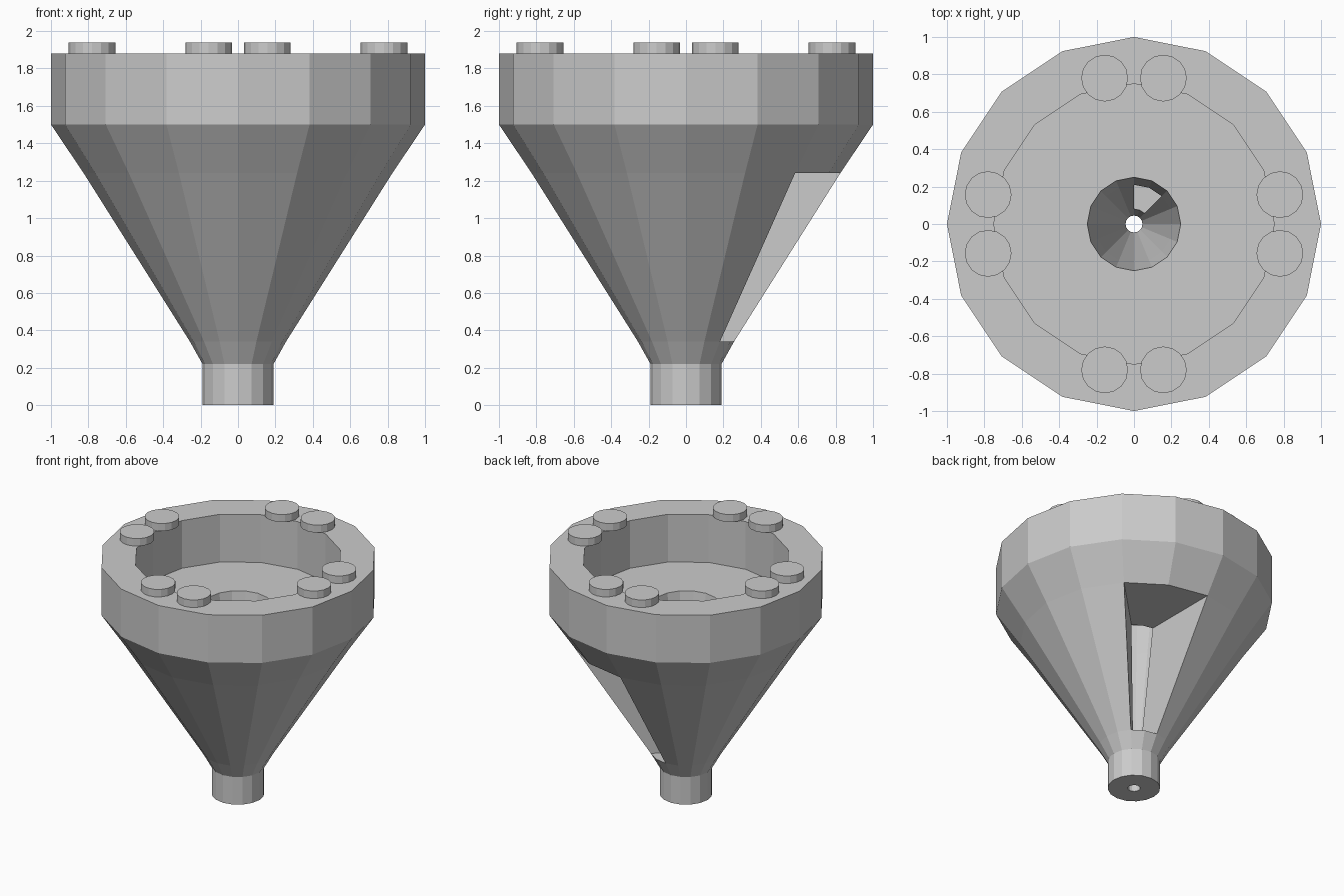
import bpy, bmesh
from math import cos, sin, pi

cube = bpy.data.objects.get("Cube")
if cube:
    bpy.data.objects.remove(cube, do_unlink=True)

SIDES = 16
RIM_Z = 1.88

grey = bpy.data.materials.new("light grey")
grey.use_nodes = True
colour = (0.6, 0.6, 0.6, 1)
grey.diffuse_color = colour
grey.node_tree.nodes["Principled BSDF"].inputs["Base Color"].default_value = colour


def add_object(name, bm):
    bmesh.ops.recalc_face_normals(bm, faces=bm.faces[:])
    mesh = bpy.data.meshes.new(name)
    bm.to_mesh(mesh)
    bm.free()
    mesh.materials.append(grey)
    obj = bpy.data.objects.new(name, mesh)
    bpy.context.collection.objects.link(obj)
    return obj


# Funnel body: closed (radius, height) profile, up the outside and down the inside
profile = [
    (0.045, 0), (0.19, 0), (0.19, 0.22),        # neck
    (0.257, 0.34), (0.825, 1.24),               # cone, with the slot's ends
    (1, 1.5), (1, RIM_Z),                       # rim band
    (0.75, RIM_Z), (0.75, 1.5), (0.25, 1.5),    # bowl
    (0.21, 1.24), (0.08, 0.34), (0.045, 0.1),   # tapering shaft
]
OUT_LOW, OUT_HIGH, IN_HIGH, IN_LOW = 3, 4, 10, 11
slot_segments = (2, 3)

bm = bmesh.new()
rings = []
for s in range(SIDES):
    a = 2 * pi * s / SIDES
    rings.append([bm.verts.new((r * cos(a), r * sin(a), z)) for r, z in profile])


def band(s, i, j):
    here, there = rings[s], rings[(s + 1) % SIDES]
    bm.faces.new((here[i], there[i], there[j], here[j]))


for s in range(SIDES):
    for i in range(len(profile)):
        if s in slot_segments and i in (OUT_LOW, IN_HIGH):
            continue
        band(s, i, (i + 1) % len(profile))

# Slot floor, ceiling and the two side walls, open through to the shaft
for s in slot_segments:
    band(s, OUT_LOW, IN_LOW)
    band(s, OUT_HIGH, IN_HIGH)
for s in (slot_segments[0], slot_segments[-1] + 1):
    bm.faces.new([rings[s][i] for i in (OUT_LOW, OUT_HIGH, IN_HIGH, IN_LOW)])
add_object("funnel_body", bm)


# Pairs of round studs on the four sides of the rim
def add_stud(name, x, y):
    bm = bmesh.new()
    height = 0.06
    bmesh.ops.create_cone(bm, cap_ends=True, segments=SIDES,
                          radius1=0.125, radius2=0.125, depth=height)
    obj = add_object(name, bm)
    obj.location = (x, y, RIM_Z + height / 2)


FAR, NEAR = 0.78, 0.157
for side, (dx, dy) in {"left": (1, 0), "back": (0, 1),
                       "right": (-1, 0), "front": (0, -1)}.items():
    for n, offset in enumerate((-NEAR, NEAR), 1):
        add_stud(f"{side}_stud_{n}", dx * FAR - dy * offset, dy * FAR + dx * offset)
